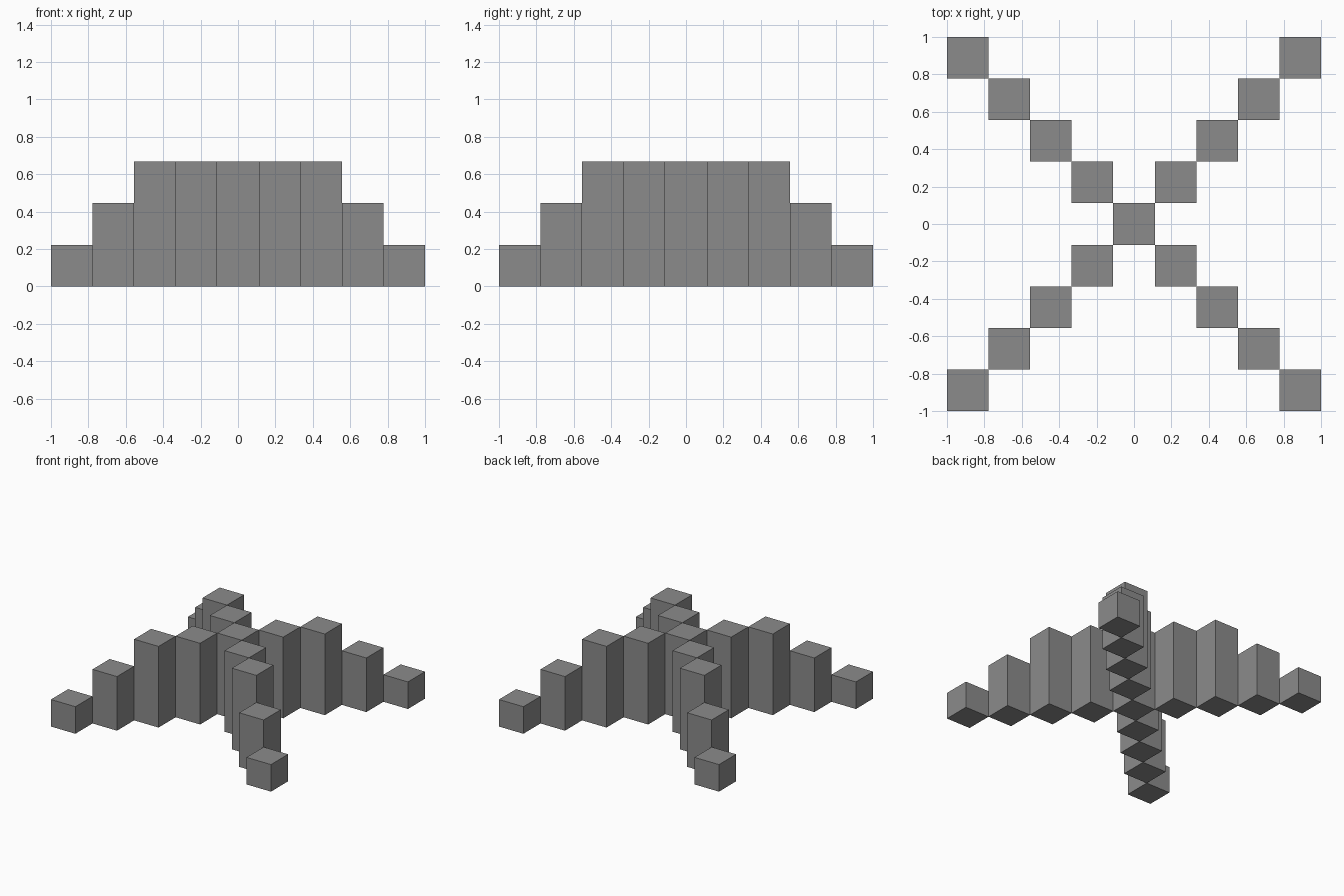
import bpy

cube = bpy.data.objects.get("Cube")
if cube:
    bpy.data.objects.remove(cube, do_unlink=True)

UNIT = 2 / 9                  # nine square columns span the full width
HEIGHTS = [3, 3, 3, 2, 1]     # column height in units, from centre to tip

grey = bpy.data.materials.new("stone_grey")
grey.use_nodes = True
COLOUR = (0.26, 0.26, 0.26, 1)
grey.diffuse_color = COLOUR
grey.node_tree.nodes["Principled BSDF"].inputs["Base Color"].default_value = COLOUR


def column(name, i, j, height):
    """Square column standing on the ground at grid cell (i, j)."""
    h = height * UNIT
    bpy.ops.mesh.primitive_cube_add(size=1, location=(i * UNIT, j * UNIT, h / 2))
    obj = bpy.context.object
    obj.name = name
    obj.scale = (UNIT, UNIT, h)
    bpy.ops.object.transform_apply(location=False, rotation=False, scale=True)
    obj.data.materials.append(grey)


# Centre column
column("centre_column", 0, 0, HEIGHTS[0])

# Four diagonal arms stepping down to the tips
for sx, side in ((1, "left"), (-1, "right")):
    for sy, end in ((-1, "front"), (1, "back")):
        for step in range(1, len(HEIGHTS)):
            column(f"{end}_{side}_column_{step}", sx * step, sy * step, HEIGHTS[step])
